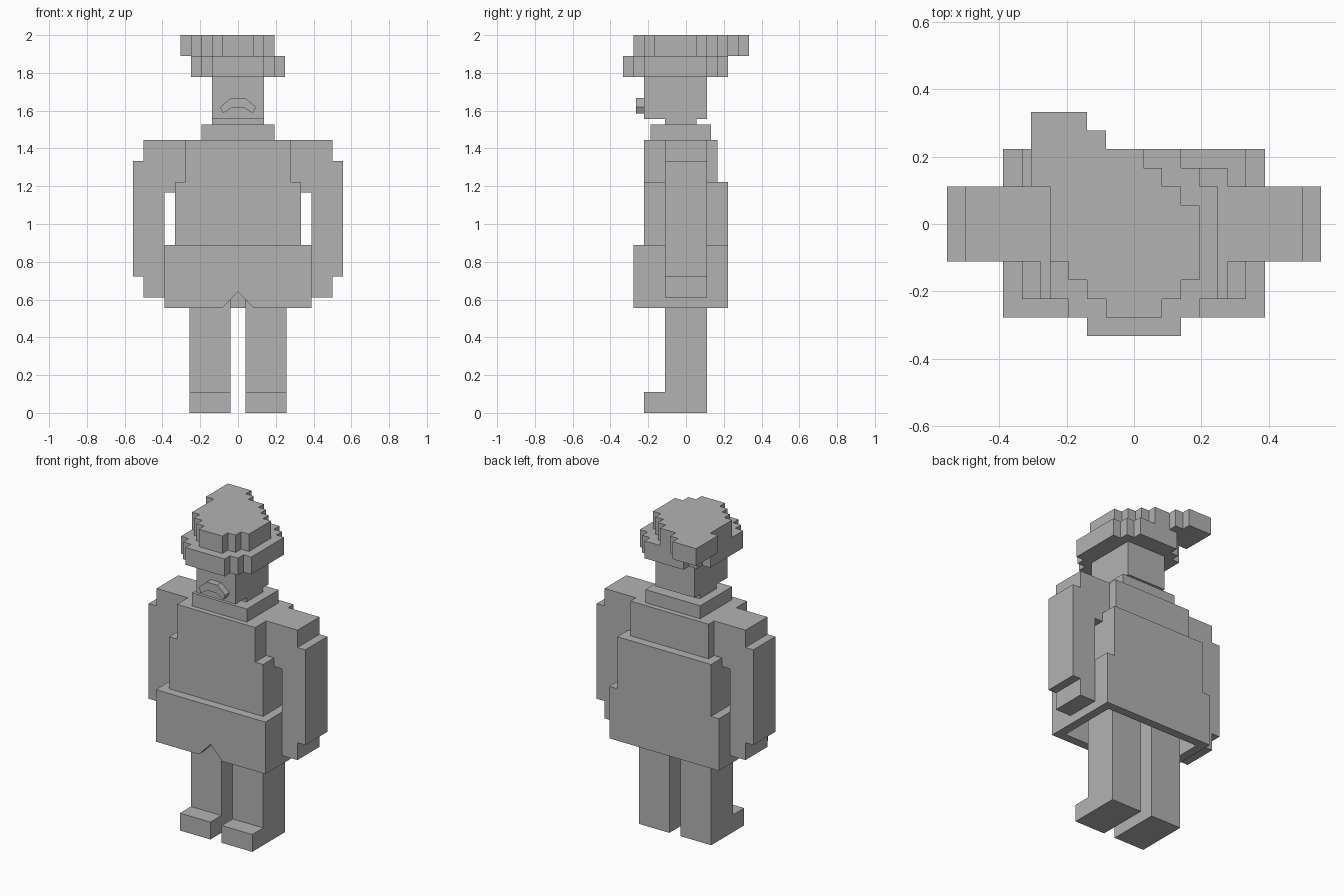
import bpy
import bmesh

cube = bpy.data.objects.get("Cube")
if cube:
    bpy.data.objects.remove(cube, do_unlink=True)

U = 1 / 36  # one grid step of the blocky figure

# Single flat material
GREY = (0.45, 0.45, 0.45, 1.0)
grey = bpy.data.materials.new("plain grey")
grey.diffuse_color = GREY
grey.use_nodes = True
grey.node_tree.nodes["Principled BSDF"].inputs["Base Color"].default_value = GREY


def prism(name, profile, axis, low, high):
    """Extrude a 2D outline along x (yz outline), y (xz outline) or z (xy outline)."""
    def place(p, d):
        a, b = p
        return {"x": (d, a, b), "y": (a, d, b), "z": (a, b, d)}[axis]
    bm = bmesh.new()
    verts = [bm.verts.new([c * U for c in place(p, low)]) for p in profile]
    face = bm.faces.new(verts)
    made = bmesh.ops.extrude_face_region(bm, geom=[face])["geom"]
    step = [c * U for c in place((0, 0), high - low)]
    bmesh.ops.translate(bm, vec=step,
                        verts=[g for g in made if isinstance(g, bmesh.types.BMVert)])
    bmesh.ops.recalc_face_normals(bm, faces=bm.faces)
    mesh = bpy.data.meshes.new(name)
    bm.to_mesh(mesh)
    bm.free()
    mesh.materials.append(grey)
    obj = bpy.data.objects.new(name, mesh)
    bpy.context.collection.objects.link(obj)
    return obj


def box(name, x, y, z):
    return prism(name, [(x[0], y[0]), (x[1], y[0]), (x[1], y[1]), (x[0], y[1])], "z", *z)


def both_sides(half):
    """Close a right-hand half outline with its mirror image."""
    return half + [(-x, y) for x, y in reversed(half) if x != 0]


# Legs with feet, and stepped sleeves, one per side
leg = [(-8, 0), (4, 0), (4, 32), (-4, 32), (-4, 4), (-8, 4)]
arm = [(10, 52), (18, 52), (18, 48), (20, 48), (20, 26), (18, 26),
       (18, 22), (14, 22), (14, 42), (10, 42)]
for side, s in (("left", 1), ("right", -1)):
    prism(side + "_leg", leg, "x", s * 1.45, s * 9.25)
    prism(side + "_arm", [(s * x, z) for x, z in arm], "y", -4, 4)

# Hollow coat skirt: notched front panel, then side and back walls
prism("skirt_front", both_sides([(0, 23.1), (3, 20), (14, 20), (14, 32)]), "y", -10, -8)
prism("skirt_walls", both_sides([(12, -8), (14, -8), (14, 8)])[:3]
      + [(-14, 8), (-14, -8), (-12, -8), (-12, 6), (12, 6)], "z", 20, 32)

# Torso
box("lower_torso", (-12, 12), (-8, 8), (32, 44))
box("upper_torso", (-10, 10), (-8, 6), (44, 52))

# Collar with a V opening, neck and head
prism("collar_front", both_sides([(0, 52), (7, 52), (7, 55), (3, 55)]), "y", -6.8, -4)
box("collar_back", (-7, 7), (-4, 4.8), (52, 55))
box("neck", (-4.95, 4.95), (-4, 2), (52, 56))
box("head", (-4.95, 4.95), (-8, 4), (56, 64))

# Moustache
prism("moustache", both_sides([(1.3, 60.05), (1.15, 58.15), (2.85, 57.1), (3.4, 58.3)][1:]
                              + [(1.35, 60.05)]), "y", -9.5, -8)

# Lower tier of the hat
prism("hat_brim", both_sides([(5, -12), (5, -10), (7, -10), (7, -8), (9, -8), (9, 4),
                              (7, 4), (7, 6), (5, 6), (5, 8)]), "z", 64, 68)

# Upper tier, drooping to the back on one side
prism("hat_top", [(-11, 12), (-5, 12), (-5, 10), (-3, 10), (-3, 8), (1, 8), (1, 6),
                  (3, 6), (3, 4), (5, 4), (5, 2), (7, 2), (7, -6), (5, -6), (5, -8),
                  (3, -8), (3, -10), (-3, -10), (-3, -8), (-5, -8), (-5, -6), (-7, -6),
                  (-7, -4), (-9, -4), (-9, 4), (-11, 4)], "z", 68, 72)
